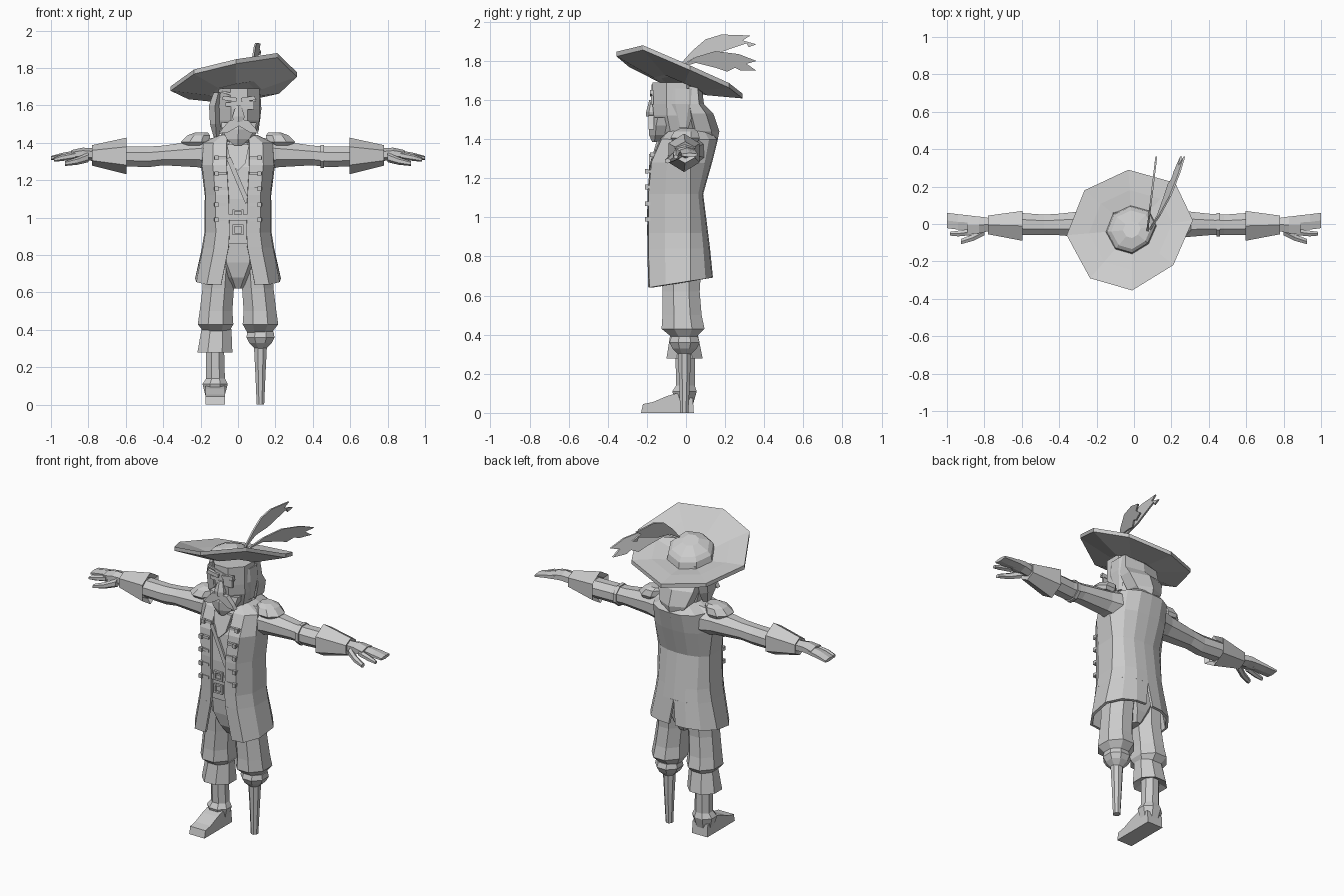
import bpy, bmesh, math
from mathutils import Vector, Matrix

clay = bpy.data.materials.new("light_grey")
clay.diffuse_color = (0.6, 0.6, 0.6, 1)


def finish(name, bm, solid=0):
    bmesh.ops.recalc_face_normals(bm, faces=bm.faces)
    me = bpy.data.meshes.new(name)
    bm.to_mesh(me)
    bm.free()
    me.materials.append(clay)
    ob = bpy.data.objects.new(name, me)
    bpy.context.collection.objects.link(ob)
    if solid:
        m = ob.modifiers.new("thickness", 'SOLIDIFY')
        m.thickness, m.offset = solid, 0
    return ob


def skin(name, rings, closed=True, caps=True, solid=0):
    """Bridge rows of points into a surface."""
    bm = bmesh.new()
    rows = [[bm.verts.new(p) for p in r] for r in rings]
    n = len(rows[0])
    for a, b in zip(rows, rows[1:]):
        for i in range(n if closed else n - 1):
            j = (i + 1) % n
            bm.faces.new((a[i], a[j], b[j], b[i]))
    if closed and caps:
        bm.faces.new(rows[0])
        bm.faces.new(rows[-1])
    return finish(name, bm, solid)


def loft(name, secs, n=8, axis='z', s=1):
    """Sections: x0, x1, y0, y1, z (axis z) or y0, y1, z0, z1, x (axis x)."""
    rings = []
    k = 1 / math.cos(math.pi / n)
    for a0, a1, b0, b1, h in secs:
        r = []
        for i in range(n):
            t = math.tau * (i + .5) / n
            u = (a0 + a1) / 2 + (a1 - a0) / 2 * k * math.cos(t)
            v = (b0 + b1) / 2 + (b1 - b0) / 2 * k * math.sin(t)
            r.append((s * u, v, h) if axis == 'z' else (s * h, u, v))
        rings.append(r)
    return skin(name, rings)


def box(name, c, size, roll=0):
    bm = bmesh.new()
    bmesh.ops.create_cube(bm, size=1, matrix=Matrix.Translation(c) @ Matrix.Rotation(roll, 4, 'Y')
                          @ Matrix.Diagonal((*size, 1)))
    return finish(name, bm)


def slab(name, pts, offset):
    """Extrude an outline by an offset vector."""
    o = Vector(offset)
    return skin(name, [[Vector(p) - o / 2 for p in pts], [Vector(p) + o / 2 for p in pts]])


# Hat: tilted dish brim with a low domed crown
rim = [(-.03, .29, 1.62), (.22, .22, 1.675), (.315, .02, 1.765), (.21, -.22, 1.868),
       (-.01, -.355, 1.835), (-.235, -.29, 1.78), (-.36, -.06, 1.69), (-.265, .18, 1.645)]
hub = Vector((-.01, -.03, 1.735))


def ring(k, dz):
    return [hub + (Vector(p) - hub) * k + Vector((0, 0, dz)) for p in rim]


skin("hat_brim", [ring(.3, -.055), ring(.42, -.062), ring(1, -.012), ring(1, .012),
                  ring(.66, -.014), ring(.4, -.04), ring(.38, -.005), ring(.32, .015), ring(.14, .042)])

# Feathers: thin curved vertical blades with notched tips
f1 = [(-.05, 1.76), (.03, 1.85), (.1, 1.91), (.18, 1.935), (.33, 1.93), (.29, 1.905), (.36, 1.885),
      (.32, 1.87), (.31, 1.89), (.25, 1.87), (.15, 1.835), (.05, 1.82)]
f2 = [(-.04, 1.76), (.05, 1.82), (.15, 1.85), (.27, 1.835), (.36, 1.80), (.31, 1.785), (.36, 1.75),
      (.28, 1.75), (.25, 1.765), (.21, 1.745), (.15, 1.765), (.05, 1.79)]
slab("tall_feather", [(.07 + .12 * (y + .05), y, z) for y, z in f1], (.01, 0, 0))
slab("low_feather", [(.085 + .44 * (y + .05) + .35 * (z - 1.79), y, z) for y, z in f2], (.01, 0, 0))

# Head, hair, beard
loft("head", [(-.07, .07, -.08, .07, 1.36), (-.08, .09, -.14, .07, 1.43), (-.10, .115, -.165, .07, 1.52),
              (-.10, .115, -.172, .075, 1.58), (-.105, .115, -.172, .075, 1.69)])
loft("hair_back", [(-.03, .03, .10, .15, 1.36), (-.09, .09, .02, .16, 1.44), (-.12, .12, .0, .13, 1.53),
                   (-.12, .12, 0, .085, 1.58), (-.11, .11, 0, .075, 1.67)], n=6)
loft("side_hair", [(-.13, -.10, -.07, -.01, 1.43), (-.15, -.09, -.11, .03, 1.5),
                   (-.155, -.09, -.12, .05, 1.6), (-.13, -.08, -.12, .04, 1.67)], n=6)
loft("other_side_hair", [(.09, .11, -.04, .01, 1.46), (.09, .125, -.08, .04, 1.58), (.08, .12, -.08, .04, 1.66)], n=6)
loft("beard", [(-.02, .02, -.17, -.13, 1.385), (-.06, .06, -.18, -.07, 1.42),
               (-.085, .09, -.18, -.05, 1.47), (-.09, .10, -.17, -.05, 1.51)], n=6)
loft("nose", [(-.025, .03, -.20, -.15, 1.515), (-.03, .035, -.20, -.15, 1.54), (-.012, .018, -.185, -.15, 1.60)], n=6)
for s, side in ((-1, "right"), (1, "left")):
    slab(side + "_moustache", [(.005 + s * x, -.178, z) for x, z in
         ((0, 1.525), (.05, 1.52), (.09, 1.475), (.105, 1.45), (.06, 1.455), (0, 1.49))], (0, .03, 0))
    box(side + "_brow", (.005 + s * .05, -.175, 1.635), (.075, .02, .022), s * -.15)
box("eye_patch", (.055, -.172, 1.60), (.06, .014, .045))
box("patch_strap", (.005, -.171, 1.65), (.19, .01, .012), .25)
box("eye", (-.045, -.171, 1.605), (.045, .008, .022))

# Shirt, hips and front details
loft("vest", [(-.15, .15, -.175, .08, .86), (-.15, .15, -.18, .05, 1.1), (-.16, .16, -.165, .09, 1.27),
              (-.14, .14, -.12, .12, 1.38), (-.07, .07, -.09, .10, 1.43)])
loft("hips", [(-.03, .03, -.09, .04, .62), (-.08, .08, -.13, .07, .68), (-.15, .15, -.15, .09, .76),
              (-.16, .16, -.16, .08, .88)])
box("sash", (0, -.182, 1.2), (.025, .014, .26), -.4)
box("belt", (0, -.183, 1.0), (.13, .016, .035))
for z in (1.015, .935):
    for x in (-.024, .024):
        box("buckle_side", (x, -.192, z), (.01, .014, .055))
    for dz in (-.022, .022):
        box("buckle_bar", (0, -.192, z + dz), (.05, .014, .01))
slab("neckcloth", [(-.06, -.14, 1.39), (.06, -.14, 1.39), (.04, -.17, 1.29), (0, -.18, 1.25), (-.04, -.17, 1.29)], (0, .02, 0))

# Coat rows: height, half width, front gap, front y, back y, back gap, hem slope
coat = [(1.435, .10, .055, -.09, .12, 0, 0), (1.395, .185, .06, -.125, .15, 0, 0),
        (1.28, .19, .06, -.175, .12, 0, 0), (1.12, .17, .05, -.19, .075, 0, 0),
        (.92, .172, .045, -.19, .10, 0, 0), (.84, .185, .05, -.19, .11, 0, 0),
        (.67, .222, .09, -.185, .125, .022, .16)]


def coat_row(s, z, w, gf, yf, yb, gb, k):
    pts = [(gf, yf), (gf + (w - gf) * .55, yf + .005), (w * .97, yf * .55), (w, .02),
           (w * .75, yb * .75), (w * .4, yb), (gb, yb + .005)]
    return [(s * x, y, z + k * y) for x, y in pts]


skin("coat_body", [coat_row(-1, *r) + coat_row(1, *r)[-2::-1] for r in coat[:6]], closed=False, solid=.016)

for s, side in ((-1, "right"), (1, "left")):
    skin(side + "_coat_tail", [coat_row(s, *r) for r in coat[5:]], closed=False, solid=.016)
    # Lapel buttons and braid
    for z in (1.32, 1.235, 1.155, 1.07, .99):
        y = -.19 if z < 1.25 else -.165
        box(side + "_braid", (s * .095, y, z), (.065, .018, .016))
        box(side + "_button", (s * .115, y - .01, z), (.022, .018, .024))
    # Epaulette
    loft(side + "_epaulette", [(.17, .29, -.06, .06, 1.385), (.15, .305, -.08, .07, 1.405),
                               (.15, .27, -.06, .06, 1.44), (.16, .23, -.03, .04, 1.455)], s=s)
    # Sleeve, flared cuff
    loft(side + "_sleeve", [(-.09, .10, 1.25, 1.43, .12), (-.075, .075, 1.27, 1.41, .22),
                            (-.06, .055, 1.28, 1.385, .4), (-.06, .05, 1.27, 1.38, .48),
                            (-.06, .06, 1.275, 1.38, .62)], axis='x', s=s)
    loft(side + "_cuff", [(-.07, .055, 1.27, 1.385, .615), (-.09, .07, 1.245, 1.415, .595),
                          (-.055, .045, 1.285, 1.38, .78), (-.04, .03, 1.3, 1.37, .775)], n=6, axis='x', s=s)
    # Hand: palm, joined fingers, index finger, thumb
    loft(side + "_palm", [(-.035, .03, 1.305, 1.365, .76), (-.05, .04, 1.315, 1.37, .83),
                          (-.055, .045, 1.318, 1.358, .89)], n=6, axis='x', s=s)
    loft(side + "_fingers", [(-.03, .045, 1.318, 1.356, .87), (-.03, .052, 1.314, 1.344, .94),
                             (-.022, .06, 1.31, 1.328, 1.0)], n=6, axis='x', s=s)
    loft(side + "_index_finger", [(-.06, -.025, 1.315, 1.35, .87), (-.066, -.036, 1.305, 1.335, .94),
                                  (-.062, -.042, 1.30, 1.318, .985)], n=6, axis='x', s=s)
    loft(side + "_thumb", [(-.06, -.02, 1.30, 1.345, .80), (-.09, -.055, 1.285, 1.32, .86),
                           (-.108, -.08, 1.278, 1.30, .925)], n=6, axis='x', s=s)
    # Baggy trouser leg
    loft(side + "_trouser", [(.05, .18, -.07, .05, .385), (.025, .215, -.125, .095, .43), (.03, .205, -.12, .08, .5),
                             (.022, .19, -.12, .07, .62), (.01, .18, -.13, .08, .78)], s=s)
loft("arm_band", [(-.068, .058, 1.265, 1.388, .44), (-.068, .058, 1.265, 1.388, .46)], axis='x')

# Peg leg
loft("peg_socket", [(.09, .15, -.04, .025, .30), (.06, .18, -.07, .055, .33), (.045, .195, -.085, .07, .36),
                    (.05, .19, -.075, .06, .39)])
loft("peg", [(.1, .14, -.03, .012, 0), (.093, .147, -.035, .02, .16), (.085, .155, -.042, .026, .32)])

# Boot with folded cuff, ankle flare and long foot
loft("boot_cuff", [(-.16, -.08, -.05, .04, .30), (-.217, -.03, -.10, .085, .278),
                   (-.195, -.035, -.08, .06, .405), (-.16, -.07, -.05, .04, .41)])
loft("boot_shaft", [(-.172, -.073, -.05, .035, .04), (-.19, -.055, -.07, .055, .11), (-.17, -.07, -.05, .045, .14),
                    (-.17, -.075, -.055, .045, .32)])
slab("boot_foot", [(-.122, y, z) for y, z in ((.04, 0), (.035, .075), (-.05, .10), (-.10, .085), (-.17, .055),
                                             (-.22, .045), (-.23, 0))], (.105, 0, 0))
